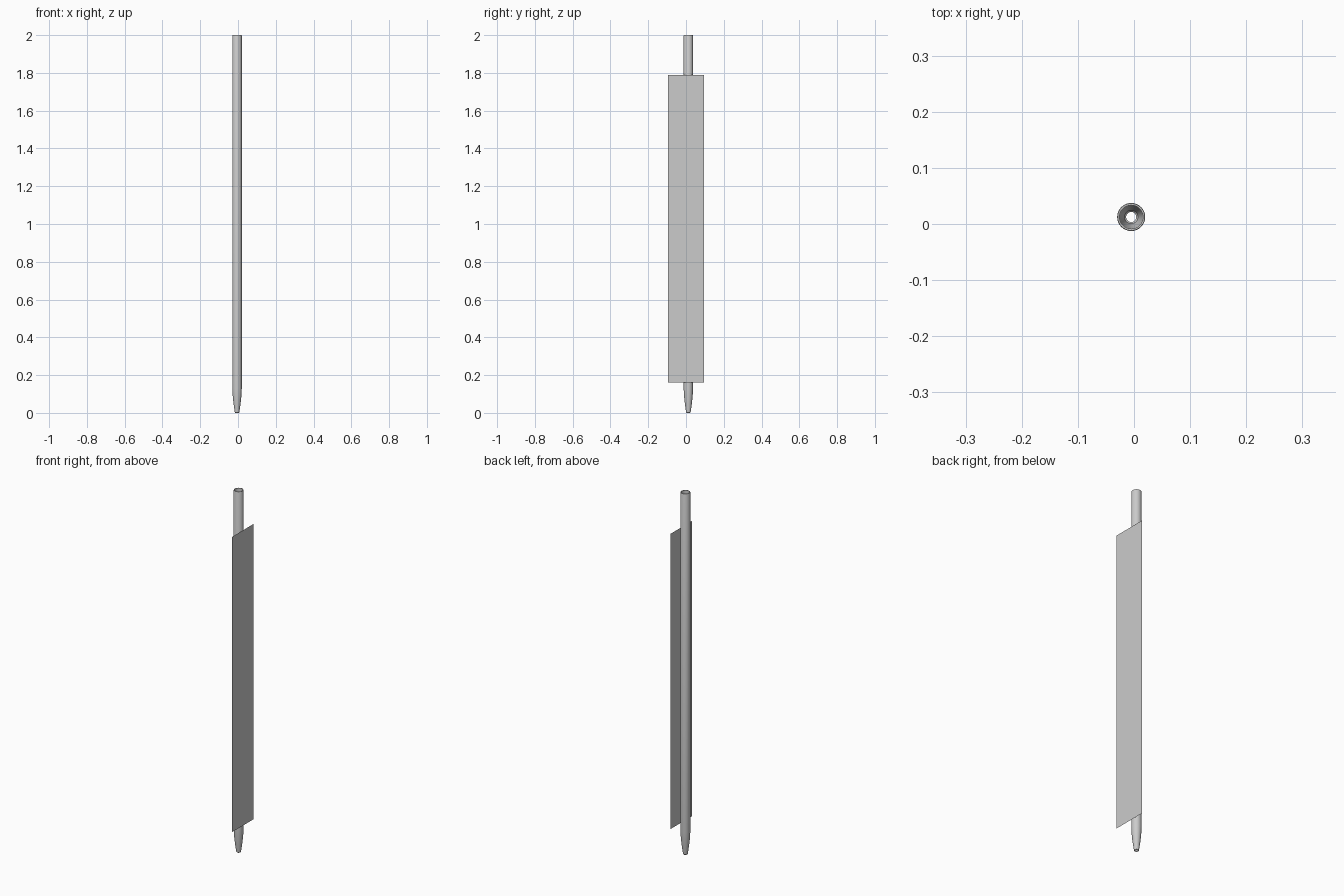
import bpy, bmesh, math

if "Cube" in bpy.data.objects:
    bpy.data.objects.remove(bpy.data.objects["Cube"])


def make_object(name, bm):
    mesh = bpy.data.meshes.new(name)
    bm.to_mesh(mesh)
    bm.free()
    obj = bpy.data.objects.new(name, mesh)
    bpy.context.collection.objects.link(obj)
    return obj


def revolve(name, profile, center, sides=32):
    """Skin rings of (radius, z) into an open turned surface."""
    bm = bmesh.new()
    rings = []
    for r, z in profile:
        rings.append([bm.verts.new((center[0] + r * math.cos(2 * math.pi * i / sides),
                                    center[1] + r * math.sin(2 * math.pi * i / sides), z))
                      for i in range(sides)])
    for a, b in zip(rings, rings[1:]):
        for i in range(sides):
            j = (i + 1) % sides
            bm.faces.new((a[i], a[j], b[j], b[i]))
    return make_object(name, bm)


# Hollow pole: tapered open tip, straight shaft, thin rim at the top
pole = revolve("pole", [(0.009, 0.0), (0.012, 0.003), (0.018, 0.045), (0.0225, 0.085),
                        (0.025, 0.13), (0.025, 1.997), (0.024, 2.0),
                        (0.021, 2.0), (0.021, 1.98)], (-0.005, 0.0125))
bpy.context.view_layer.objects.active = pole
pole.select_set(True)
bpy.ops.object.shade_smooth_by_angle(angle=math.radians(35))

# Flat single-sheet panel beside the pole, facing +x
bm = bmesh.new()
bm.faces.new([bm.verts.new((0.03, y, z)) for y, z in
              ((-0.094, 0.16), (0.094, 0.16), (0.094, 1.79), (-0.094, 1.79))])
make_object("panel", bm)
